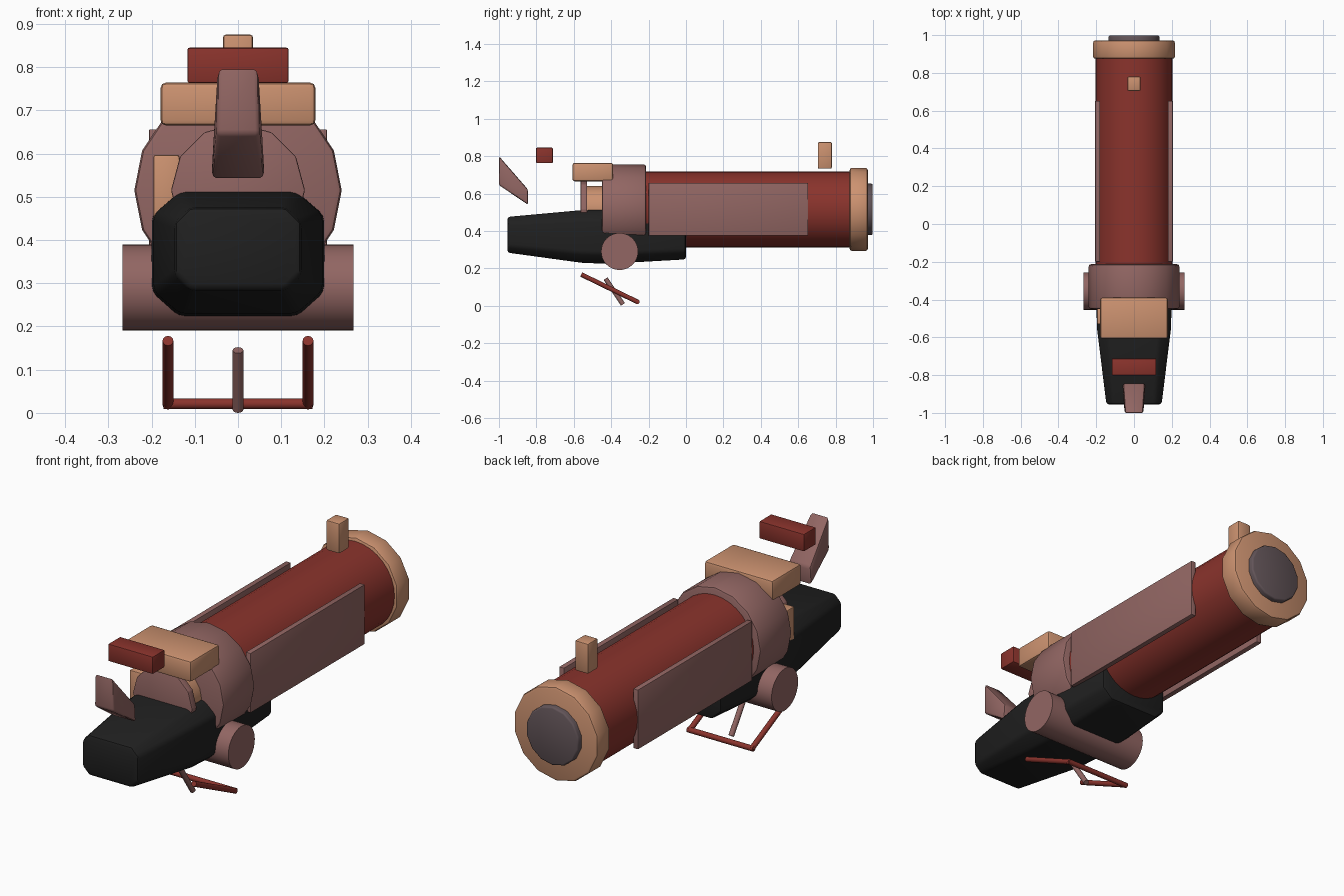
import bpy, bmesh, math
from mathutils import Vector

if "Cube" in bpy.data.objects:
    bpy.data.objects.remove(bpy.data.objects["Cube"])


def srgb(r, g, b):
    return tuple((c / 255 / 12.92 if c / 255 <= 0.04045 else ((c / 255 + 0.055) / 1.055) ** 2.4)
                 for c in (r, g, b)) + (1.0,)


def material(name, rgb):
    m = bpy.data.materials.new(name)
    m.diffuse_color = srgb(*rgb)
    m.use_nodes = True
    m.node_tree.nodes["Principled BSDF"].inputs["Base Color"].default_value = m.diffuse_color
    return m


RED = material("dark red", (138, 51, 44))
TAN = material("tan", (204, 146, 112))
MAUVE = material("mauve", (146, 102, 99))
BLACK = material("soft black", (32, 32, 32))
BORE = material("dark mauve grey", (98, 84, 88))


def finish(name, bm, mat, bevel=0.0, segments=2, angle=35):
    bmesh.ops.recalc_face_normals(bm, faces=bm.faces)
    me = bpy.data.meshes.new(name)
    bm.to_mesh(me)
    bm.free()
    me.materials.append(mat)
    ob = bpy.data.objects.new(name, me)
    bpy.context.collection.objects.link(ob)
    bpy.ops.object.select_all(action='DESELECT')
    ob.select_set(True)
    bpy.context.view_layer.objects.active = ob
    if bevel:
        mod = ob.modifiers.new("edge_bevel", 'BEVEL')
        mod.width = bevel
        mod.segments = segments
        mod.limit_method = 'ANGLE'
        mod.angle_limit = math.radians(28)
        bpy.ops.object.modifier_apply(modifier=mod.name)
    bpy.ops.object.shade_smooth_by_angle(angle=math.radians(angle))
    return ob


def box(name, x, y, z, mat, bevel=0.008):
    bm = bmesh.new()
    bmesh.ops.create_cube(bm, size=1)
    for v in bm.verts:
        v.co = Vector([(r[0] + r[1]) / 2 + c * (r[1] - r[0]) for r, c in zip((x, y, z), v.co)])
    return finish(name, bm, mat, bevel)


def rod(name, a, b, radius, sides, mat, bevel=0.0, angle=35):
    """Cylinder between two points."""
    a, b = Vector(a), Vector(b)
    bm = bmesh.new()
    bmesh.ops.create_cone(bm, cap_ends=True, segments=sides, radius1=radius,
                          radius2=radius, depth=(b - a).length)
    if abs((b - a).normalized().y) > 0.99:      # keep a vertex on top
        for v in bm.verts:
            v.co = Vector((v.co.x, v.co.z, v.co.y))
    else:
        q = (b - a).to_track_quat('Z', 'Y')
        for v in bm.verts:
            v.co = q @ v.co
    bmesh.ops.translate(bm, verts=bm.verts, vec=(a + b) / 2)
    return finish(name, bm, mat, bevel, angle=angle)


def loft(name, rings, mat, bevel=0.0):
    bm = bmesh.new()
    loops = [[bm.verts.new(p) for p in ring] for ring in rings]
    n = len(loops[0])
    for l0, l1 in zip(loops, loops[1:]):
        for i in range(n):
            bm.faces.new((l0[i], l0[(i + 1) % n], l1[(i + 1) % n], l1[i]))
    bm.faces.new(loops[0])
    bm.faces.new(loops[-1])
    return finish(name, bm, mat, bevel, angle=40)


def octagon(y, w, z0, z1, cx, cz):
    return [(w, y, z0 + cz), (w, y, z1 - cz), (w - cx, y, z1), (cx - w, y, z1),
            (-w, y, z1 - cz), (-w, y, z0 + cz), (cx - w, y, z0), (w - cx, y, z0)]


AXIS = 0.515


def along(name, y0, y1, radius, sides, mat, bevel=0.0, angle=35):
    return rod(name, (0, y0, AXIS), (0, y1, AXIS), radius, sides, mat, bevel, angle)


# Main tube, muzzle and breech
along("barrel", -0.3, 0.9, 0.204, 32, RED)
along("muzzle_ring", 0.875, 0.972, 0.222, 14, TAN, 0.012)
along("bore_plug", 0.9, 0.998, 0.138, 14, BORE, 0.008, angle=180)
along("breech_ring", -0.45, -0.213, 0.24, 16, MAUVE, 0.012)
along("breech_neck", -0.54, -0.44, 0.125, 16, TAN)
along("breech_cap", -0.563, -0.528, 0.155, 12, MAUVE, 0.004)
box("breech_latch", (-0.196, -0.135), (-0.53, -0.44), (0.42, 0.597), TAN, 0.006)

# Lower body, tapering to the front
loft("body", [octagon(-0.955, 0.146, 0.284, 0.475, 0.035, 0.035),
              octagon(-0.56, 0.195, 0.23, 0.511, 0.06, 0.052),
              octagon(-0.42, 0.2, 0.224, 0.511, 0.062, 0.054),
              octagon(0.0, 0.18, 0.248, 0.49, 0.05, 0.045)], BLACK, 0.014)

# Cross drum and side plates
rod("cross_drum", (-0.267, -0.355, 0.29), (0.267, -0.355, 0.29), 0.099, 32, MAUVE)
for side, s in (("left", -1), ("right", 1)):
    box(side + "_plate", sorted((s * 0.18, s * 0.206)), (-0.2, 0.652), (0.375, 0.656), MAUVE, 0.003)

# Sights on top
box("top_block", (-0.179, 0.179), (-0.607, -0.389), (0.665, 0.764), TAN, 0.012)
box("rear_sight", (-0.117, 0.117), (-0.802, -0.712), (0.763, 0.845), RED, 0.005)
box("front_sight", (-0.035, 0.035), (0.705, 0.78), (0.733, 0.875), TAN, 0.007)

# Hammer spur, narrower at its raised tip
loft("hammer", [[(-0.05, -1.0, 0.645), (0.05, -1.0, 0.645), (0.047, -1.0, 0.8), (-0.047, -1.0, 0.8)],
                [(-0.062, -0.845, 0.54), (0.062, -0.845, 0.54), (0.057, -0.845, 0.622),
                 (-0.057, -0.845, 0.622)]], MAUVE, 0.01)

# Trigger and its guard
for side, s in (("left", -1), ("right", 1)):
    rod(side + "_guard_bar", (s * 0.162, -0.56, 0.167), (s * 0.162, -0.256, 0.019), 0.0125, 12, RED)
rod("guard_cross_bar", (-0.172, -0.26, 0.021), (0.172, -0.26, 0.021), 0.0125, 12, RED)
rod("trigger", (0, -0.43, 0.145), (0, -0.337, 0.007), 0.0125, 12, MAUVE)
